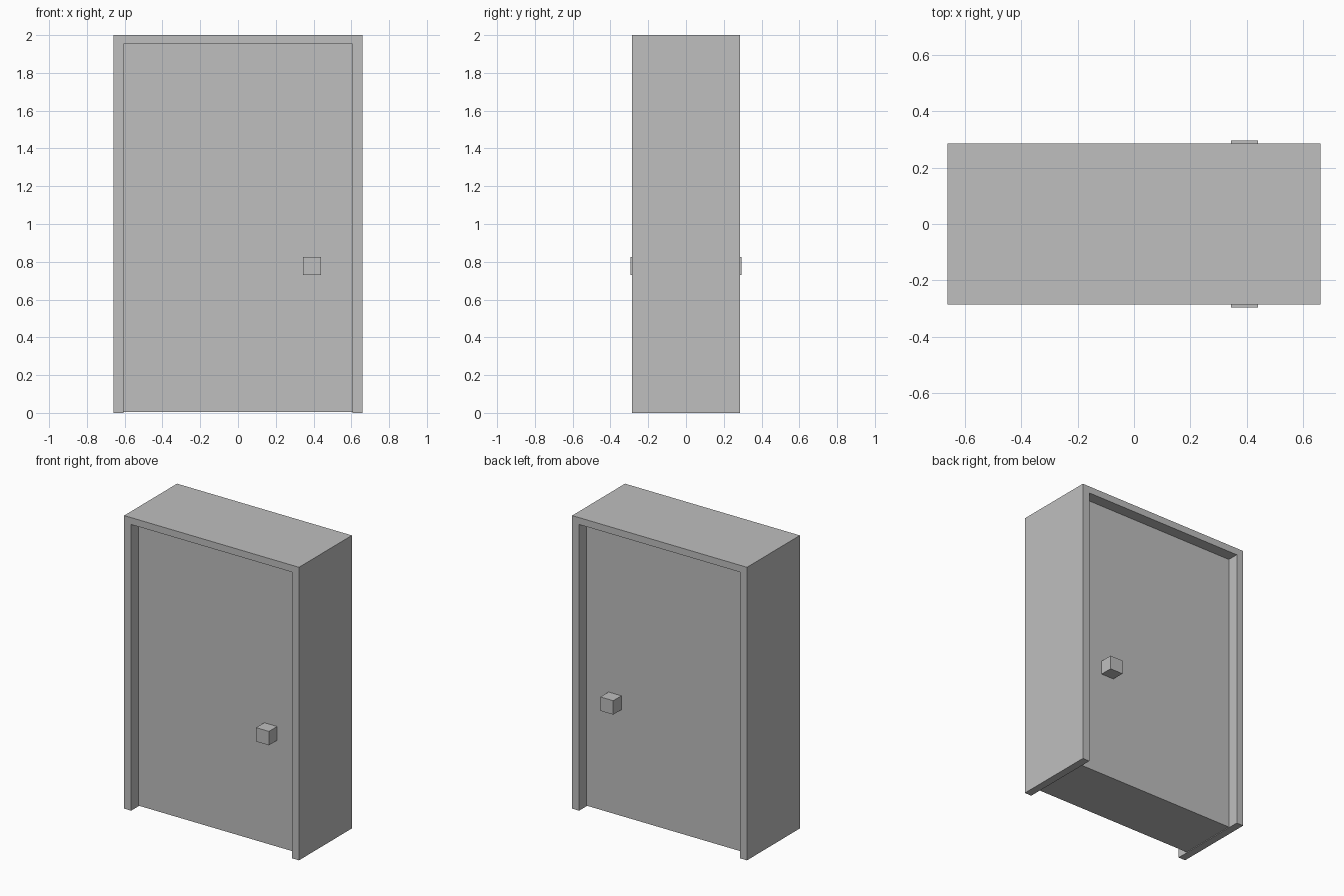
import bpy
import bmesh

cube = bpy.data.objects.get("Cube")
if cube:
    bpy.data.objects.remove(cube, do_unlink=True)

GREY = (0.52, 0.52, 0.52, 1)
grey = bpy.data.materials.new("plain grey")
grey.use_nodes = True
grey.diffuse_color = GREY
grey.node_tree.nodes["Principled BSDF"].inputs["Base Color"].default_value = GREY

HALF_W, HALF_D, HEIGHT = 0.66, 0.285, 2.0
OPEN_W, OPEN_H = 0.607, 1.953
DOOR_Y = 0.207      # half thickness of the door panel
KNOB_Y = 0.295      # outer face of each knob


def finish(name, bm):
    bmesh.ops.recalc_face_normals(bm, faces=bm.faces)
    mesh = bpy.data.meshes.new(name)
    bm.to_mesh(mesh)
    bm.free()
    mesh.materials.append(grey)
    obj = bpy.data.objects.new(name, mesh)
    bpy.context.collection.objects.link(obj)
    return obj


def box(name, low, high):
    bm = bmesh.new()
    bmesh.ops.create_cube(bm, size=1)
    for v in bm.verts:
        v.co = [h if c > 0 else l for c, l, h in zip(v.co, low, high)]
    return finish(name, bm)


# Door frame: an upside-down U profile extruded through the depth
half = [(OPEN_W, 0), (HALF_W, 0), (HALF_W, HEIGHT)]
profile = half + [(-x, z) for x, z in reversed(half)]
profile += [(-OPEN_W, OPEN_H), (OPEN_W, OPEN_H)]
bm = bmesh.new()
face = bm.faces.new([bm.verts.new((x, -HALF_D, z)) for x, z in profile])
extruded = bmesh.ops.extrude_face_region(bm, geom=[face], use_keep_orig=True)
for v in extruded["geom"]:
    if isinstance(v, bmesh.types.BMVert):
        v.co.y = HALF_D
finish("door_frame", bm)

# Recessed door panel
box("door_panel", (-OPEN_W, -DOOR_Y, 0.005), (OPEN_W, DOOR_Y, OPEN_H))

# Square knobs on both sides
box("front_knob", (0.343, -KNOB_Y, 0.73), (0.44, -DOOR_Y, 0.825))
box("back_knob", (0.343, DOOR_Y, 0.73), (0.44, KNOB_Y, 0.825))
